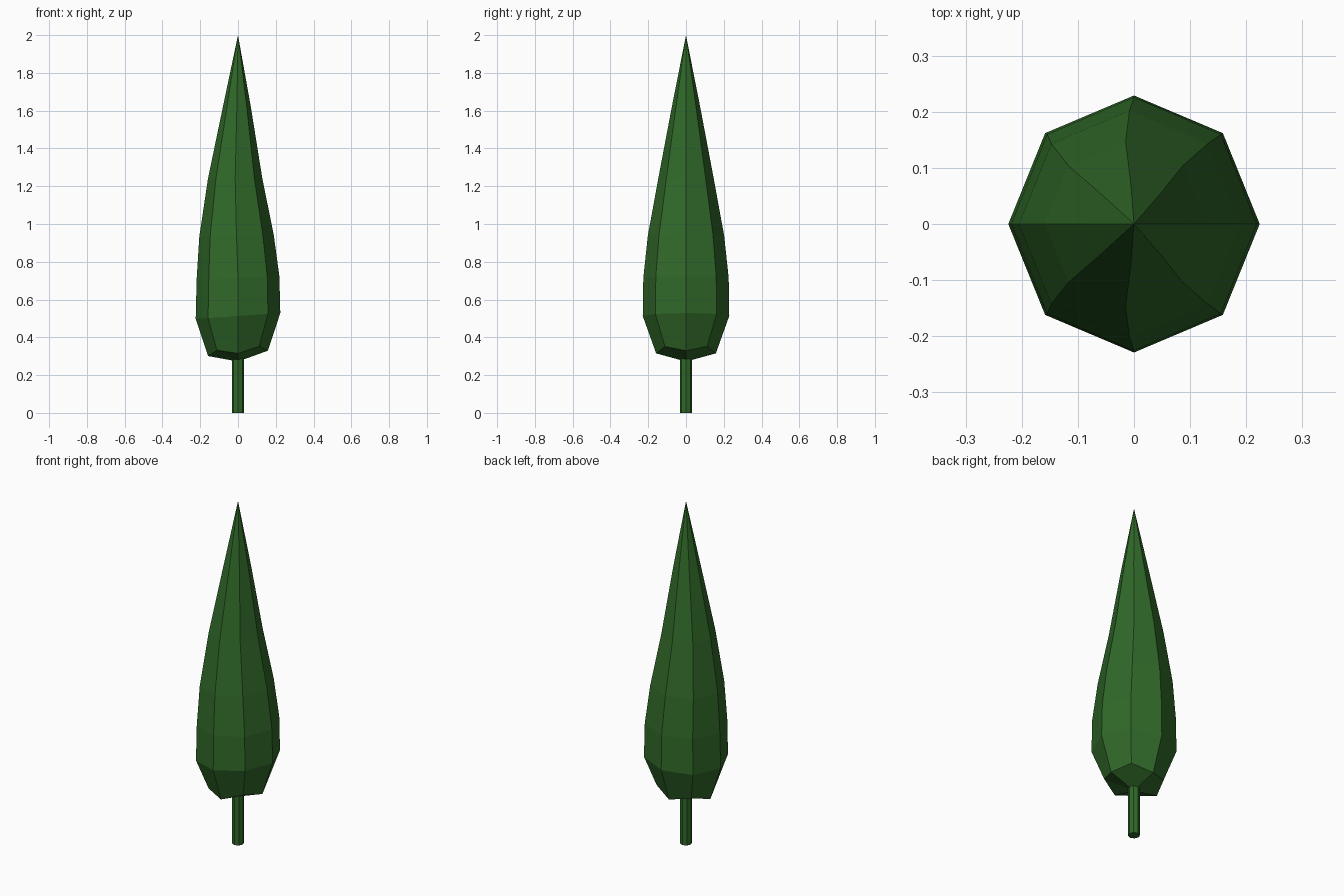
import bpy, bmesh, math

if "Cube" in bpy.data.objects:
    bpy.data.objects.remove(bpy.data.objects["Cube"])

green = bpy.data.materials.new("cypress_green")
green.diffuse_color = (0.03, 0.14, 0.022, 1)
green.use_nodes = True
green.node_tree.nodes["Principled BSDF"].inputs["Base Color"].default_value = green.diffuse_color

SIDES = 8


def lofted(name, rings, bottom, top):
    """Skin closed rings of points, closing each end with a fan to a point."""
    bm = bmesh.new()
    loops = [[bm.verts.new(p) for p in ring] for ring in rings]
    low, high = bm.verts.new(bottom), bm.verts.new(top)
    for i in range(SIDES):
        j = (i + 1) % SIDES
        bm.faces.new((low, loops[0][j], loops[0][i]))
        for a, b in zip(loops, loops[1:]):
            bm.faces.new((a[i], a[j], b[j], b[i]))
        bm.faces.new((loops[-1][i], loops[-1][j], high))
    bmesh.ops.recalc_face_normals(bm, faces=bm.faces)
    mesh = bpy.data.meshes.new(name)
    bm.to_mesh(mesh)
    bm.free()
    mesh.materials.append(green)
    obj = bpy.data.objects.new(name, mesh)
    bpy.context.collection.objects.link(obj)
    return obj


def ring(z, rx, ry, shift=0.0, tilt=0.0, diagonal_lift=0.0):
    points = []
    for i in range(SIDES):
        a = 2 * math.pi * i / SIDES
        x = rx * math.cos(a)
        lift = diagonal_lift if i % 2 else 0
        points.append((x + shift, ry * math.sin(a), z + tilt * x + lift))
    return points


# Foliage: slightly tilted rings tapering to a sharp tip
crown = [
    ring(0.315, 0.158, 0.158, 0.0, 0.09, 0.027),
    ring(0.513, 0.224, 0.229, 0.0, 0.07),
    ring(0.715, 0.219, 0.226, 0.0, 0.04),
    ring(0.938, 0.197, 0.202, -0.008, 0.03),
    ring(1.24, 0.144, 0.147, -0.015),
    ring(1.62, 0.074, 0.075, -0.006),
]
lofted("foliage", crown, (0, 0, 0.272), (0, 0, 2.0))

# Trunk: thin octagonal post running up into the foliage
trunk = [ring(0.0, 0.032, 0.032), ring(0.32, 0.032, 0.032)]
lofted("trunk", trunk, (0, 0, 0), (0, 0, 0.32))
